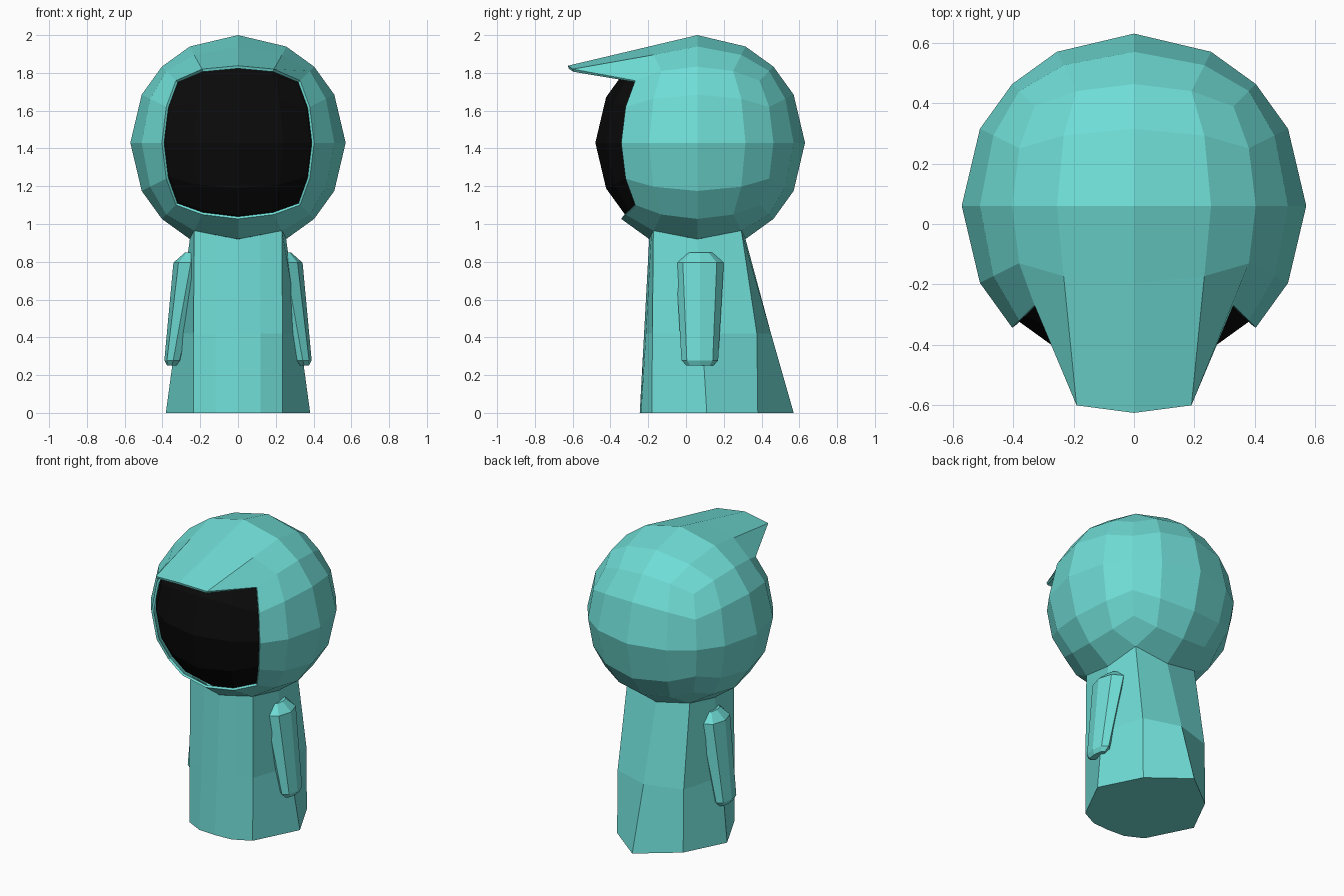
import bpy, bmesh, math
from mathutils import Vector

if "Cube" in bpy.data.objects:
    bpy.data.objects.remove(bpy.data.objects["Cube"])

def material(name, rgb):
    m = bpy.data.materials.new(name)
    m.diffuse_color = (*rgb, 1)
    m.use_nodes = True
    m.node_tree.nodes["Principled BSDF"].inputs["Base Color"].default_value = m.diffuse_color
    return m

TEAL = material("teal cloth", (0.16, 0.72, 0.67))
BLACK = material("black face", (0.003, 0.003, 0.003))
CENTRE = Vector((0, 0.06, 1.43))

def finish(bm, name, mat):
    bmesh.ops.recalc_face_normals(bm, faces=bm.faces)
    me = bpy.data.meshes.new(name)
    bm.to_mesh(me)
    bm.free()
    me.materials.append(mat)
    ob = bpy.data.objects.new(name, me)
    bpy.context.collection.objects.link(ob)
    return ob

def quad_sphere(radius, hood=False):
    """Cube cut 4 x 4 per side and pushed onto a sphere."""
    bm = bmesh.new()
    bmesh.ops.create_cube(bm, size=2)
    bmesh.ops.subdivide_edges(bm, edges=bm.edges[:], cuts=3, use_grid_fill=True)
    brim = []
    if hood:
        # open the face side and the neck hole
        gone = []
        for f in bm.faces:
            c = f.calc_center_median()
            if c.y < -0.99 or (c.z < -0.99 and abs(c.x) < 0.5 and abs(c.y) < 0.5):
                gone.append(f)
        bmesh.ops.delete(bm, geom=gone, context='FACES')
        brim = [v for v in bm.verts
                if v.co.y < -0.99 and v.co.z > 0.99 and abs(v.co.x) < 0.6]
    for v in bm.verts:
        if v in brim:
            # pull the peak of the hood forward
            side = abs(v.co.x) > 0.1
            v.co = (math.copysign(0.19, v.co.x), -0.6, 1.82) if side else (0, -0.625, 1.838)
        else:
            v.co = CENTRE + v.co.normalized() * radius
    return bm

def loft(rings, caps):
    bm = bmesh.new()
    rows = [[bm.verts.new(p) for p in ring] for ring in rings]
    n = len(rows[0])
    for a, b in zip(rows, rows[1:]):
        for i in range(n):
            j = (i + 1) % n
            bm.faces.new((a[i], a[j], b[j], b[i]))
    for k in caps:
        bm.faces.new(rows[k])
    return bm

# hood with forward peak
hood = finish(quad_sphere(0.57, hood=True), "hood", TEAL)
sol = hood.modifiers.new("thickness", 'SOLIDIFY')
sol.thickness = 0.015
sol.offset = -1

# dark face inside the hood
finish(quad_sphere(0.54), "face", BLACK)

# robe: half outlines from front middle to back middle, mirrored in x
def full_ring(half):
    return half + [(-x, y, z) for x, y, z in half[-2:0:-1]]

robe_rings = [full_ring(h) for h in (
    [(0, -0.195, 0.92), (0.12, -0.184, 0.943), (0.233, -0.173, 0.965),
     (0.255, 0.06, 0.92), (0.233, 0.293, 0.965), (0, 0.315, 0.92)],
    [(0, -0.222, 0.42), (0.12, -0.212, 0.42), (0.235, -0.178, 0.42),
     (0.325, 0.085, 0.42), (0.245, 0.375, 0.42), (0, 0.45, 0.42)],
    [(0, -0.245, 0), (0.12, -0.238, 0), (0.235, -0.18, 0),
     (0.382, 0.11, 0), (0.245, 0.38, 0), (0, 0.57, 0)])]
finish(loft(robe_rings, [-1]), "robe", TEAL)

# arms: tapered eight-sided sleeves (centre x, z, radius x, radius y)
for s, name in ((1, "right_arm"), (-1, "left_arm")):
    rings = []
    for cx, z, rx, ry in ((0.25, 0.85, 0.03, 0.065), (0.25, 0.795, 0.092, 0.127),
                          (0.343, 0.278, 0.047, 0.097), (0.35, 0.25, 0.025, 0.07)):
        rings.append([(s * (cx + rx * math.cos(i * math.pi / 4)),
                       0.073 + ry * math.sin(i * math.pi / 4), z) for i in range(8)])
    finish(loft(rings, [0, -1]), name, TEAL)
